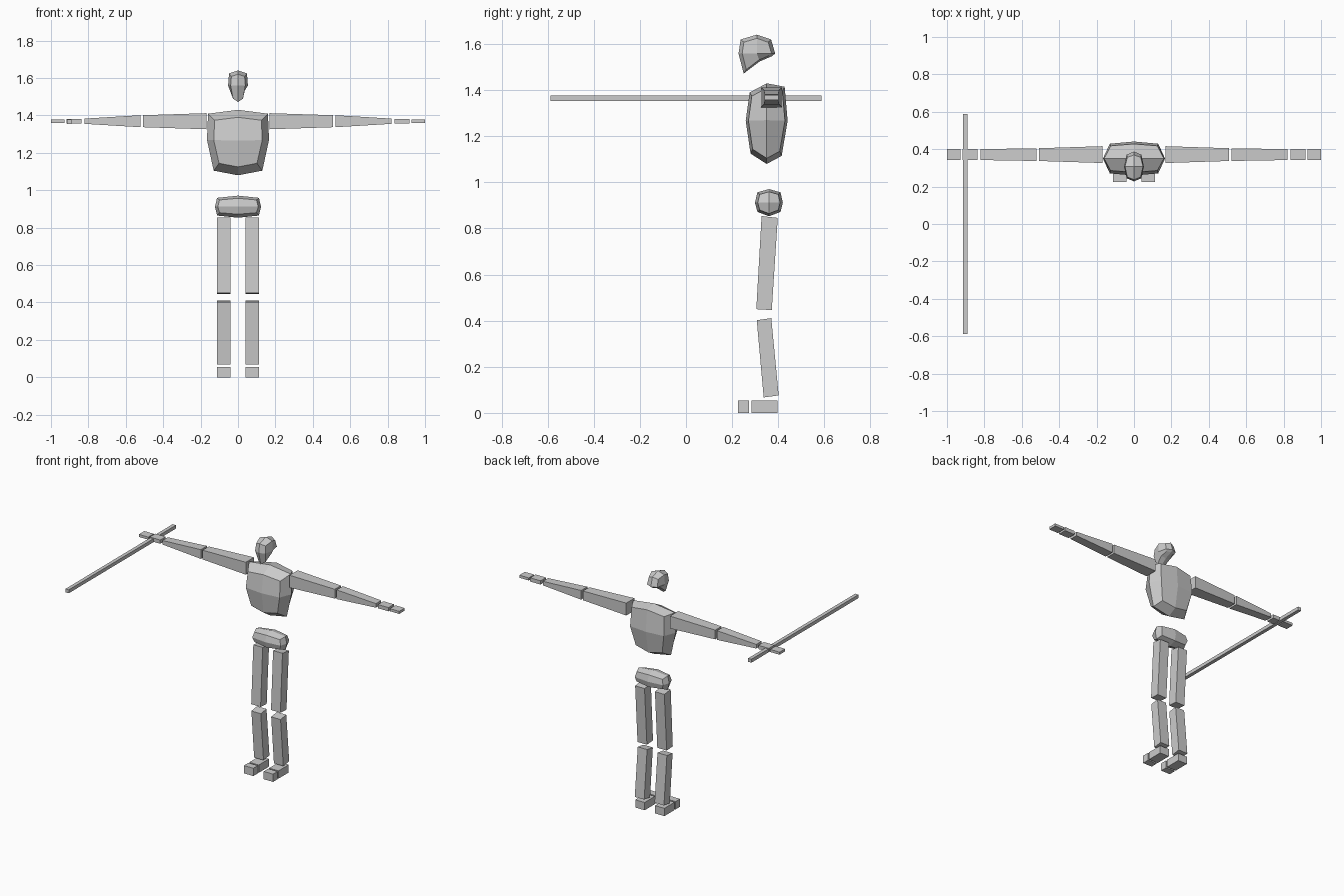
import bpy, bmesh

if "Cube" in bpy.data.objects:
    bpy.data.objects.remove(bpy.data.objects["Cube"])

RING = [(-1, 1), (0, 1), (1, 1), (1, 0), (1, -1), (0, -1), (-1, -1), (-1, 0)]


def finish(bm, name, mirror=False):
    bmesh.ops.recalc_face_normals(bm, faces=bm.faces)
    mesh = bpy.data.meshes.new(name)
    bm.to_mesh(mesh)
    bm.free()
    ob = bpy.data.objects.new(name, mesh)
    bpy.context.collection.objects.link(ob)
    if mirror:
        ob.modifiers.new("Mirror", 'MIRROR').use_axis[0] = True
    return ob


def blob(name, profile, centre, widths, pinch, shrink):
    """Once-subdivided cube fitted to a side profile (y, z) and half widths low to high."""
    bm = bmesh.new()
    bmesh.ops.create_cube(bm, size=2)
    bmesh.ops.subdivide_edges(bm, edges=bm.edges[:], cuts=1, use_grid_fill=True)
    prof = dict(zip(RING, profile))
    prof[(0, 0)] = centre
    for v in bm.verts:
        i, j, k = (round(c) for c in v.co)
        y, z = prof[(j, k)]
        s = shrink if i else 1
        v.co = (i * widths[k + 1] * (pinch if j else 1),
                centre[0] + s * (y - centre[0]),
                centre[1] + s * (z - centre[1]))
    finish(bm, name)


def hexa(name, end_a, end_b, mirror=True):
    """Six-sided solid joining two matching quads."""
    bm = bmesh.new()
    a = [bm.verts.new(p) for p in end_a]
    b = [bm.verts.new(p) for p in end_b]
    bm.faces.new(a)
    bm.faces.new(b)
    for n in range(4):
        m = (n + 1) % 4
        bm.faces.new((a[n], a[m], b[m], b[n]))
    finish(bm, name, mirror)


def arm_part(name, x0, hy0, hz0, x1, hy1, hz1):
    def quad(x, hy, hz):
        return [(x, 0.371 + sy * hy, 1.369 + sz * hz)
                for sy, sz in ((-1, -1), (1, -1), (1, 1), (-1, 1))]
    hexa(name, quad(x0, hy0, hz0), quad(x1, hy1, hz1))


def leg_part(name, side):
    hexa(name, [(0.04, y, z) for y, z in side], [(0.112, y, z) for y, z in side])


# Head, torso and pelvis
blob("head",
     [(.237, 1.62), (.307, 1.641), (.369, 1.62), (.387, 1.559),
      (.372, 1.547), (.32, 1.525), (.25, 1.472), (.228, 1.559)],
     (.307, 1.56), (.036, .053, .048), .74, .8)
blob("torso",
     [(.276, 1.39), (.35, 1.43), (.428, 1.415), (.441, 1.267),
      (.415, 1.115), (.35, 1.08), (.28, 1.125), (.259, 1.267)],
     (.35, 1.27), (.13, .166, .16), .78, .87)
blob("pelvis",
     [(.31, .957), (.36, .971), (.41, .957), (.42, .912),
      (.41, .872), (.36, .853), (.31, .872), (.299, .912)],
     (.36, .912), (.112, .123, .112), .88, .8)

# Arms
arm_part("upper_arms", .168, .045, .043, .508, .034, .032)
arm_part("forearms", .522, .034, .032, .82, .029, .014)
arm_part("palms", .837, .03, .013, .917, .03, .013)
arm_part("fingers", .928, .03, .009, 1.0, .03, .009)

# Legs and feet
leg_part("thighs", [(.328, .854), (.398, .846), (.372, .446), (.305, .45)])
leg_part("shins", [(.307, .402), (.37, .411), (.402, .076), (.337, .067)])
leg_part("heels", [(.285, 0), (.397, 0), (.397, .054), (.285, .054)])
leg_part("toes", [(.225, 0), (.274, 0), (.274, .054), (.225, .054)])

# Staff held across the right palm
staff = [(-.914, 1.353), (-.889, 1.353), (-.889, 1.377), (-.914, 1.377)]
hexa("staff", [(x, -.587, z) for x, z in staff], [(x, .588, z) for x, z in staff], False)
